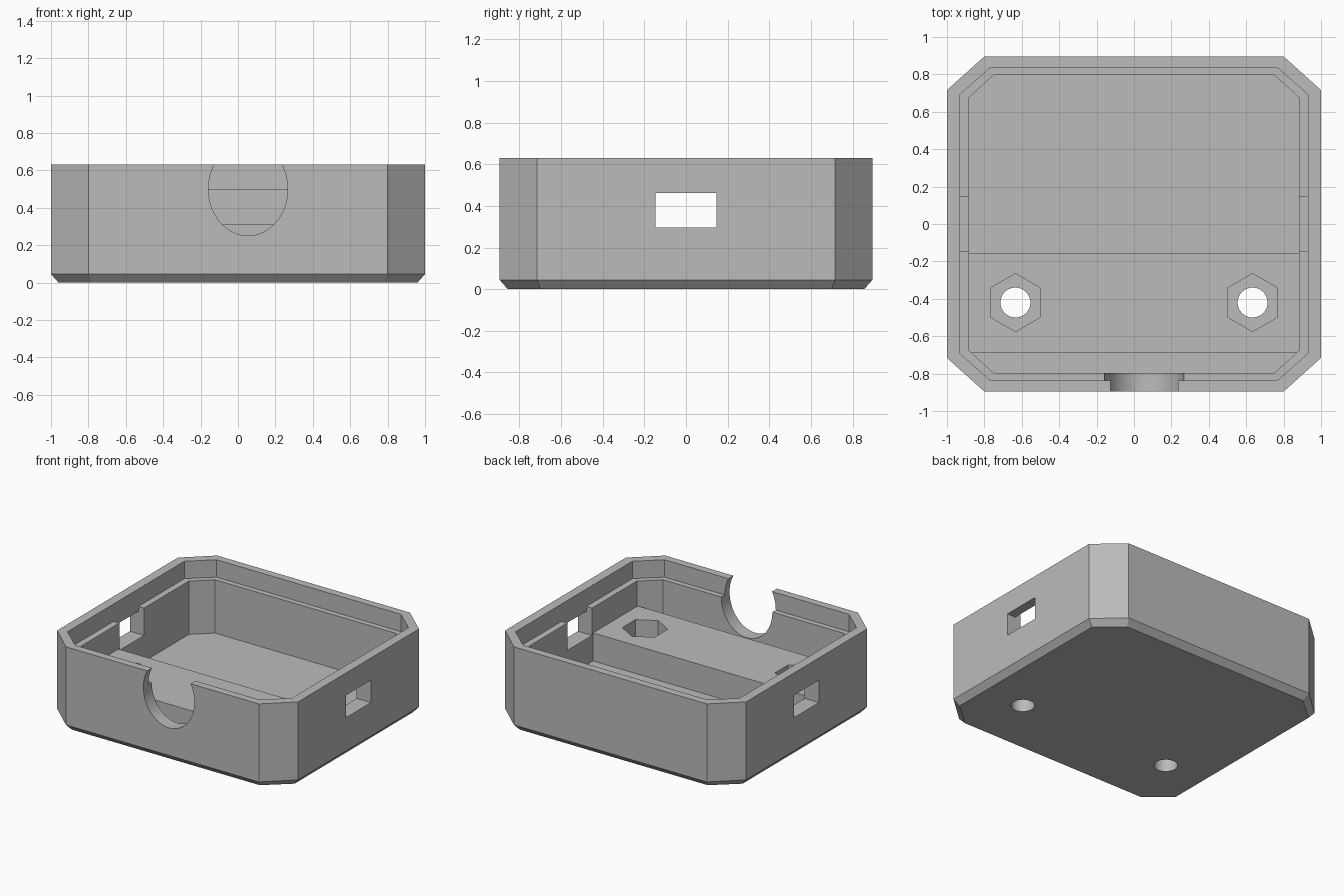
import bpy
import bmesh
import math
from mathutils import Matrix

cube = bpy.data.objects.get("Cube")
if cube:
    bpy.data.objects.remove(cube, do_unlink=True)

grey = bpy.data.materials.new("plain grey plastic")
grey.use_nodes = True
colour = (0.5, 0.5, 0.5, 1)
grey.diffuse_color = colour
grey.node_tree.nodes["Principled BSDF"].inputs["Base Color"].default_value = colour


def make_object(name, bm):
    bmesh.ops.recalc_face_normals(bm, faces=bm.faces)
    mesh = bpy.data.meshes.new(name)
    bm.to_mesh(mesh)
    bm.free()
    mesh.materials.append(grey)
    ob = bpy.data.objects.new(name, mesh)
    bpy.context.collection.objects.link(ob)
    return ob


def clipped_prism(name, sections):
    """Stack of clipped rectangles: (half x, half y, corner x, corner y, z)."""
    bm = bmesh.new()
    rings = []
    for hx, hy, cx, cy, z in sections:
        quarter = [(hx, cy), (cx, hy)]
        pts = quarter + [(-x, y) for x, y in reversed(quarter)]
        pts += [(-x, -y) for x, y in pts]
        rings.append([bm.verts.new((x, y, z)) for x, y in pts])
    bm.faces.new(rings[0])
    bm.faces.new(rings[-1])
    for low, high in zip(rings, rings[1:]):
        for i in range(len(low)):
            j = (i + 1) % len(low)
            bm.faces.new((low[i], low[j], high[j], high[i]))
    return make_object(name, bm)


def box(name, low, high):
    bm = bmesh.new()
    bmesh.ops.create_cube(bm, size=1)
    for v in bm.verts:
        v.co = [(a + b) / 2 + c * (b - a) for a, b, c in zip(low, high, v.co)]
    return make_object(name, bm)


def cylinder(name, sides, radius, depth, matrix):
    bm = bmesh.new()
    bmesh.ops.create_cone(bm, cap_ends=True, segments=sides, radius1=radius,
                          radius2=radius, depth=depth, matrix=matrix)
    return make_object(name, bm)


def combine(target, tool, operation="DIFFERENCE"):
    tool.hide_render = True
    mod = target.modifiers.new(tool.name, "BOOLEAN")
    mod.operation = operation
    mod.solver = "EXACT"
    mod.object = tool
    bpy.context.view_layer.objects.active = target
    bpy.ops.object.modifier_apply(modifier=mod.name)
    bpy.data.objects.remove(tool, do_unlink=True)


# Outer shell with clipped corners and chamfered base
case = clipped_prism("case_shell", [(0.96, 0.856, 0.78, 0.7, 0),
                                    (1, 0.896, 0.8, 0.716, 0.045),
                                    (1, 0.896, 0.8, 0.716, 0.63)])

# Main cavity and the lid ledge around its rim
combine(case, clipped_prism("cavity", [(0.882, 0.797, 0.75, 0.677, z) for z in (0.1, 0.8)]))
combine(case, clipped_prism("lid_recess", [(0.93, 0.838, 0.765, 0.692, z) for z in (0.5, 0.9)]))

# Raised mounting platform across the floor
combine(case, box("platform", (-0.91, -0.687, 0.05), (0.91, -0.158, 0.31)), "UNION")

# Nut pockets and screw holes
for x in (-0.634, 0.634):
    place = Matrix.Translation((x, -0.42, 0.3))
    turn = Matrix.Rotation(math.pi / 6, 4, "Z")
    hexagon = cylinder("nut_pocket", 6, 0.155, 0.4, place @ turn)
    # Point the hexagon's corners toward front and back
    if max(v.co.y for v in hexagon.data.vertices) < -0.42 + 0.15:
        hexagon.data.transform(place @ turn @ place.inverted())
    combine(case, hexagon)
    combine(case, cylinder("screw_hole", 48, 0.08, 0.6, place @ Matrix.Translation((0, 0, -0.2))))

# Side windows, each opening into a notch in the ledge
combine(case, box("side_windows", (-1.1, -0.147, 0.295), (1.1, 0.147, 0.463)))
combine(case, box("ledge_notches", (-0.93, -0.147, 0.295), (0.93, 0.147, 0.7)))

# Oval cable opening through the front wall
oval = (Matrix.Translation((0.054, -0.87, 0.5)) @ Matrix.Diagonal((0.212, 1, 0.249, 1))
        @ Matrix.Rotation(math.pi / 2, 4, "X"))
combine(case, cylinder("cable_opening", 64, 1, 0.32, oval))

bpy.ops.object.select_all(action="DESELECT")
case.select_set(True)
bpy.context.view_layer.objects.active = case
bpy.ops.object.shade_smooth_by_angle(angle=math.radians(25))
